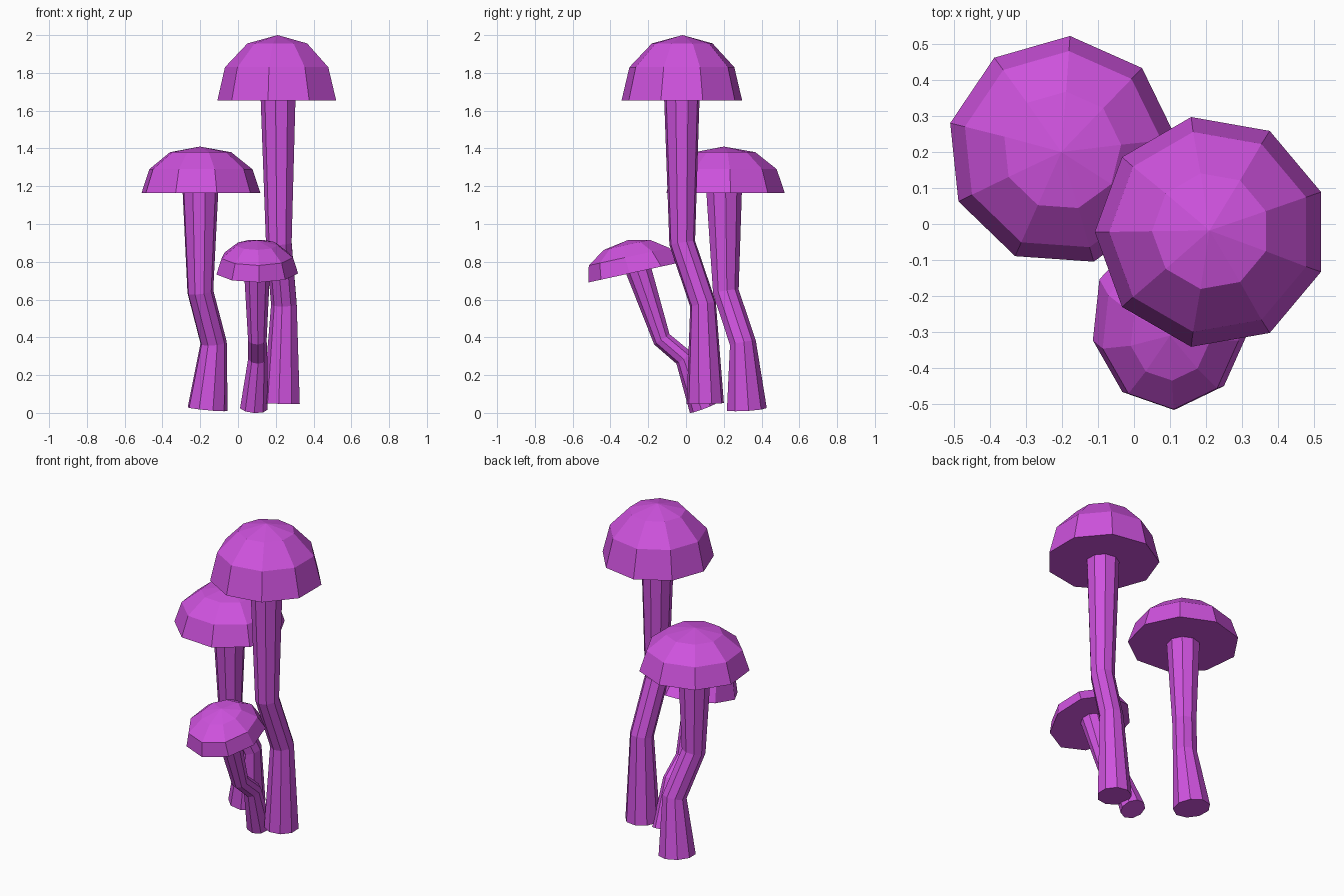
import bpy, math
from mathutils import Vector

if "Cube" in bpy.data.objects:
    bpy.data.objects.remove(bpy.data.objects["Cube"])

SIDES = 9
purple = bpy.data.materials.new("mushroom purple")
purple.diffuse_color = (0.62, 0.085, 0.73, 1)
purple.use_nodes = True
purple.node_tree.nodes["Principled BSDF"].inputs["Base Color"].default_value = purple.diffuse_color


def skin(name, rings, apex=None):
    """Bridge equal rings into a closed flat-shaded body, optionally ending in a point."""
    verts = [v for ring in rings for v in ring]
    faces = [tuple(reversed(range(SIDES)))]
    for r in range(len(rings) - 1):
        for i in range(SIDES):
            a, b = r * SIDES + i, r * SIDES + (i + 1) % SIDES
            faces.append((a, b, b + SIDES, a + SIDES))
    last = (len(rings) - 1) * SIDES
    if apex is None:
        faces.append(tuple(range(last, last + SIDES)))
    else:
        verts.append(Vector(apex))
        faces += [(last + i, last + (i + 1) % SIDES, len(verts) - 1) for i in range(SIDES)]
    me = bpy.data.meshes.new(name)
    me.from_pydata([tuple(v) for v in verts], [], faces)
    me.materials.append(purple)
    ob = bpy.data.objects.new(name, me)
    bpy.context.collection.objects.link(ob)


def angles(phase):
    return [math.radians(phase + 360 * i / SIDES) for i in range(SIDES)]


def cap(name, phase, rings, apex, slope=0.0):
    """rings: (centre x, y, z, x radius, y radius); slope tips the rim along y."""
    skin(name, [[Vector((x + rx * math.cos(a), y + ry * math.sin(a),
                         z + slope * ry * math.sin(a))) for a in angles(phase)]
                for x, y, z, rx, ry in rings], apex)


def stem(name, phase, path):
    """path: (x, y, z, radius); each ring sits square to the bent path."""
    pts = [Vector(p[:3]) for p in path]
    rings = []
    for i, p in enumerate(pts):
        t = Vector((0, 0, 0))
        if i > 0:
            t += (p - pts[i - 1]).normalized()
        if i < len(pts) - 1:
            t += (pts[i + 1] - p).normalized()
        q = Vector((0, 0, 1)).rotation_difference(t.normalized())
        r = path[i][3]
        rings.append([p + q @ Vector((r * math.cos(a), r * math.sin(a), 0))
                      for a in angles(phase)])
    skin(name, rings)


# tall mushroom
cap("tall_cap", 20,
    [(0.215, -0.022, 1.655, 0.324, 0.324), (0.213, -0.022, 1.83, 0.282, 0.282),
     (0.213, -0.02, 1.956, 0.163, 0.163)], (0.21, -0.018, 2.0))
stem("tall_stem", 20,
     [(0.233, 0.102, 0.05, 0.1), (0.245, 0.09, 0.575, 0.07),
      (0.218, -0.02, 0.9, 0.07), (0.215, -0.022, 1.66, 0.095)])

# middle mushroom
cap("middle_cap", 6,
    [(-0.2, 0.203, 1.165, 0.32, 0.32), (-0.2, 0.203, 1.29, 0.278, 0.278),
     (-0.2, 0.203, 1.38, 0.165, 0.165)], (-0.202, 0.2, 1.41))
stem("middle_stem", 6,
     [(-0.162, 0.32, 0.02, 0.108), (-0.13, 0.3, 0.37, 0.071),
      (-0.2, 0.21, 0.64, 0.07), (-0.2, 0.2, 1.17, 0.096)])

# small tilted mushroom, slightly stretched front to back
cap("small_cap", 33,
    [(0.1, -0.267, 0.745, 0.22, 0.25), (0.1, -0.297, 0.828, 0.192, 0.218),
     (0.1, -0.31, 0.89, 0.112, 0.125)], (0.1, -0.31, 0.914), slope=0.218)
stem("small_stem", 33,
     [(0.083, 0.09, 0.025, 0.074), (0.104, -0.008, 0.29, 0.052),
      (0.102, -0.127, 0.39, 0.05), (0.1, -0.25, 0.757, 0.07)])
